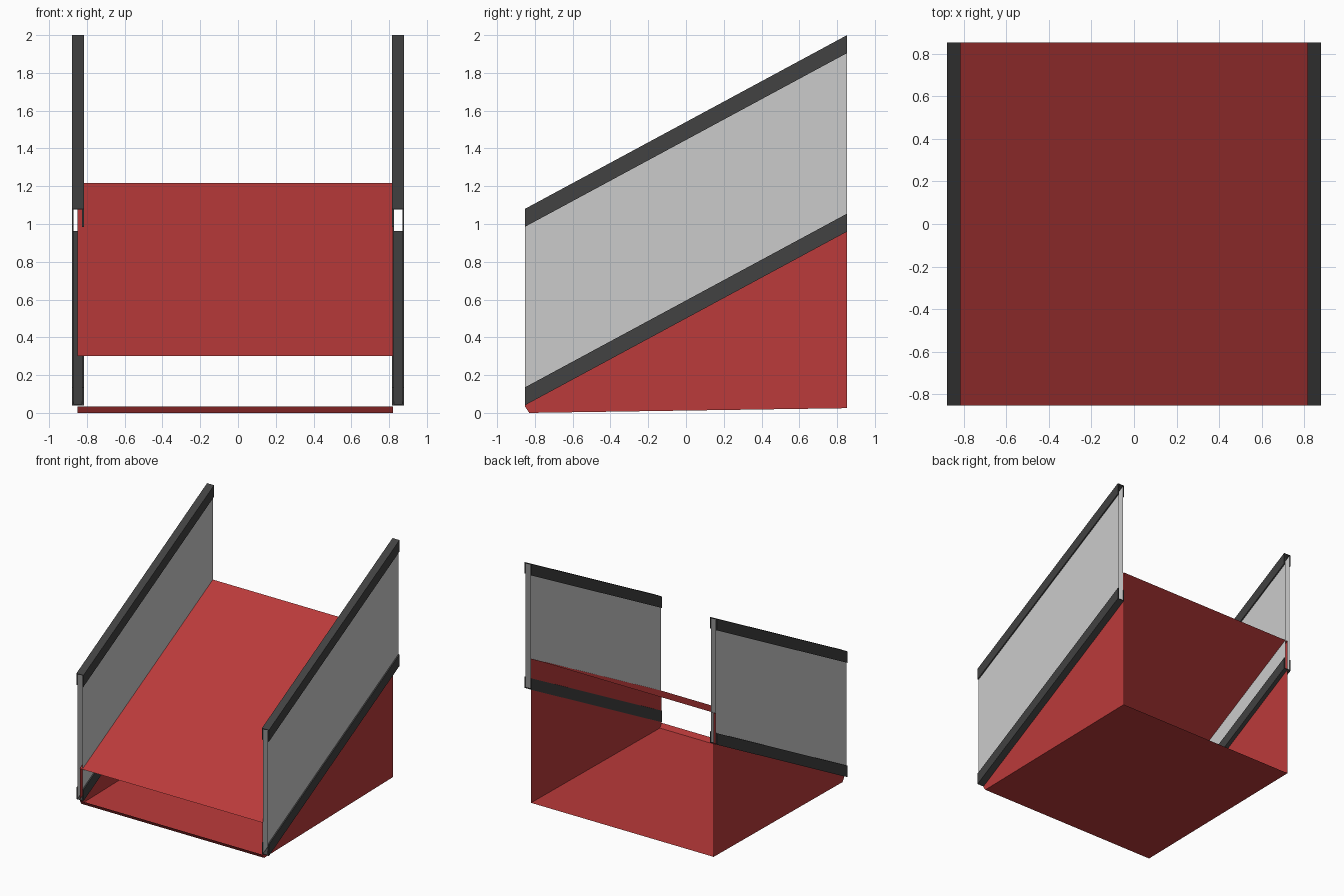
import bpy
import bmesh
from mathutils import Vector

HALF = 0.853      # half of the depth
RISE = 0.92       # climb from front to back

cube = bpy.data.objects.get("Cube")
if cube:
    bpy.data.objects.remove(cube)


def material(name, rgb):
    mat = bpy.data.materials.new(name)
    mat.use_nodes = True
    colour = (*rgb, 1)
    mat.diffuse_color = colour
    mat.node_tree.nodes["Principled BSDF"].inputs["Base Color"].default_value = colour
    return mat


red = material("red paint", (0.50, 0.043, 0.043))
dark = material("dark rail", (0.054, 0.054, 0.054))
grey = material("light grey panel", (0.60, 0.60, 0.60))


def sweep(name, mat, points, offset, caps=True, open_edges=()):
    """Sweep a profile along an offset, leaving out the sides in open_edges."""
    bm = bmesh.new()
    near = [bm.verts.new(p) for p in points]
    far = [bm.verts.new(Vector(p) + Vector(offset)) for p in points]
    count = len(points)
    for i in range(count):
        if i not in open_edges:
            j = (i + 1) % count
            bm.faces.new((near[i], near[j], far[j], far[i]))
    if caps:
        bm.faces.new(near[::-1])
        bm.faces.new(far)
    bmesh.ops.recalc_face_normals(bm, faces=bm.faces)
    mesh = bpy.data.meshes.new(name)
    bm.to_mesh(mesh)
    bm.free()
    mesh.materials.append(mat)
    obj = bpy.data.objects.new(name, mesh)
    bpy.context.collection.objects.link(obj)
    return obj


# Ramp body: sheet hull, open at the front and the back
side = [(-HALF, 0.30), (-HALF, 0.035), (-0.83, 0), (HALF, 0.025), (HALF, 1.217)]
sweep("ramp_body", red, [(-0.85, y, z) for y, z in side], (1.67, 0, 0),
      open_edges=(0, 3))

# Rails and double side panels, all climbing with the ramp
climb = (0, 2 * HALF, RISE)
inner, outer, wall, web = 0.816, 0.88, 0.01, 0.004


def channel(name, sign, base, lip):
    """U-shaped rail with its web at base and its legs reaching to lip."""
    floor = base + (web if lip > base else -web)
    profile = [(inner, base), (outer, base), (outer, lip), (outer - wall, lip),
               (outer - wall, floor), (inner + wall, floor),
               (inner + wall, lip), (inner, lip)]
    sweep(name, dark, [(sign * x, -HALF, z) for x, z in profile], climb)


for label, sign in (("left", 1), ("right", -1)):
    channel(label + "_lower_rail", sign, 0.04, 0.135)
    channel(label + "_upper_rail", sign, 1.08, 0.985)
    for layer, x in (("inner", inner + wall + 0.001), ("outer", outer - wall - 0.001)):
        sweep(f"{label}_{layer}_panel", grey,
              [(sign * x, -HALF, 0.05), (sign * x, -HALF, 1.07)],
              climb, caps=False, open_edges=(1,))
